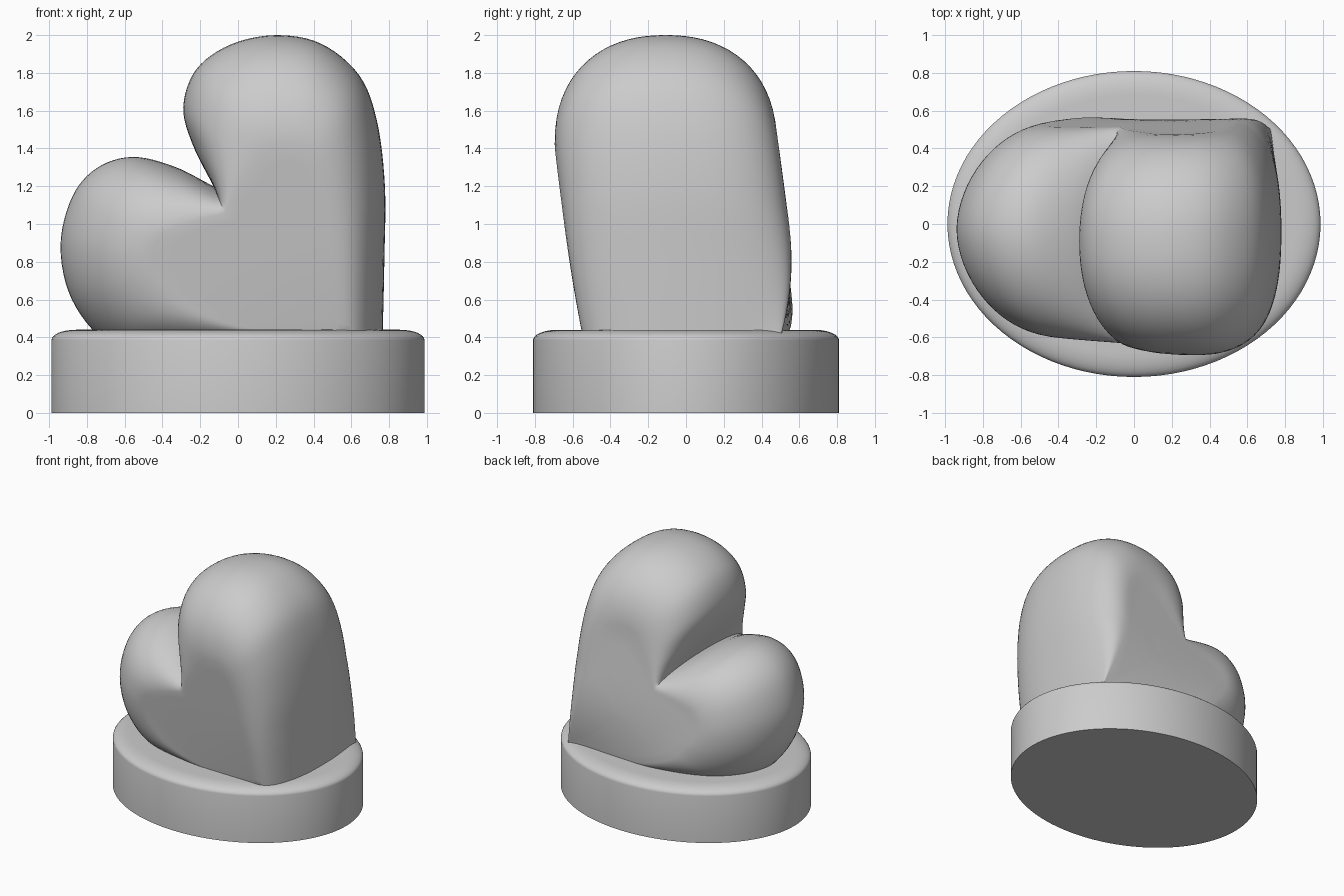
import bpy, bmesh, math
from mathutils import Vector

cube = bpy.data.objects.get("Cube")
if cube:
    bpy.data.objects.remove(cube, do_unlink=True)

stone = bpy.data.materials.new("plain_grey")
stone.use_nodes = True
grey = (0.6, 0.6, 0.6, 1)
stone.diffuse_color = grey
stone.node_tree.nodes["Principled BSDF"].inputs["Base Color"].default_value = grey


def loft(name, rings, sharp):
    """Bridge closed rings of points, cap both ends, shade smooth."""
    bm = bmesh.new()
    loops = [[bm.verts.new(p) for p in ring] for ring in rings]
    n = len(loops[0])
    for a, b in zip(loops, loops[1:]):
        for i in range(n):
            j = (i + 1) % n
            bm.faces.new((a[i], a[j], b[j], b[i]))
    bm.faces.new(loops[0][::-1])
    bm.faces.new(loops[-1])
    bmesh.ops.recalc_face_normals(bm, faces=bm.faces)
    mesh = bpy.data.meshes.new(name)
    bm.to_mesh(mesh)
    bm.free()
    mesh.materials.append(stone)
    obj = bpy.data.objects.new(name, mesh)
    bpy.context.collection.objects.link(obj)
    bpy.ops.object.select_all(action='DESELECT')
    bpy.context.view_layer.objects.active = obj
    obj.select_set(True)
    bpy.ops.object.shade_smooth_by_angle(angle=math.radians(sharp))
    return obj


def spline(points, steps):
    """Catmull-Rom through the points, leaving out the last one."""
    pts = [Vector(p) for p in points]
    pts = [2 * pts[0] - pts[1]] + pts + [2 * pts[-1] - pts[-2]]
    out = []
    for a, b, c, d in zip(pts, pts[1:], pts[2:], pts[3:]):
        for k in range(steps):
            t = k / steps
            out.append(b + 0.5 * t * (c - a + t * (2 * a - 5 * b + 4 * c - d
                       + t * (3 * b - 3 * c + d - a))))
    return out


# Oval base with a softly rounded top edge
base_profile = [(0, 0), (0, 0.385)]
for k in range(1, 9):
    a = k / 8 * math.pi / 2
    base_profile.append((0.13 * (1 - math.cos(a)), 0.385 + 0.055 * math.sin(a)))
base_rings = []
for inset, z in base_profile:
    base_rings.append([((0.988 - inset) * math.cos(k * math.tau / 96),
                        (0.81 - inset) * math.sin(k * math.tau / 96), z)
                       for k in range(96)])
loft("oval_base", base_rings, 40)

# Heart outline: x, z of the widest outline, then x, z of the flat face outline
upright_lobe = [
    (-0.13, 1.2, -0.07, 1.06), (-0.24, 1.42, 0, 1.2), (-0.29, 1.62, 0.08, 1.3),
    (-0.22, 1.82, 0.14, 1.38), (-0.04, 1.95, 0.19, 1.42), (0.2, 2, 0.25, 1.43),
    (0.44, 1.955, 0.33, 1.42), (0.64, 1.79, 0.4, 1.36), (0.735, 1.55, 0.45, 1.22),
    (0.778, 1.2, 0.49, 1), (0.775, 0.8, 0.52, 0.75), (0.765, 0.36, 0.53, 0.42)]
lying_lobe = [
    upright_lobe[-1], (0.4, 0.34, 0.3, 0.42), (0, 0.33, 0, 0.46),
    (-0.45, 0.32, -0.25, 0.56), (-0.7, 0.38, -0.35, 0.66), (-0.88, 0.6, -0.42, 0.75),
    (-0.94, 0.88, -0.45, 0.83), (-0.88, 1.14, -0.44, 0.9), (-0.75, 1.295, -0.4, 0.95),
    (-0.56, 1.355, -0.34, 0.98), (-0.34, 1.305, -0.22, 1.02), upright_lobe[0]]

outline = []
for lobe in (upright_lobe, lying_lobe):
    outer = spline([(v[0], v[1], 0) for v in lobe], 6)
    inner = spline([(v[2], v[3], 0) for v in lobe], 6)
    outline += zip(outer, inner)


def leaning_y(p, depth):
    """Depth position: leans forward, tucked in low down at the back."""
    tuck = 0.38 * max(0, 1 - p.y) ** 2 * min(1, max(0, p.x + 0.4))
    half = 0.575 + 0.04 * p.x - (tuck if depth > 0 else 0.15 * tuck)
    return 0.085 - 0.135 * p.y + depth * half


def heart_ring(depth, shrink):
    """One slice of the heart, optionally shrunk to fill its flat face."""
    middle = Vector((0.25, 0.8, 0))
    ring = []
    for outer, inner in outline:
        core = middle.lerp(inner, shrink)
        y = leaning_y(core, depth)
        tip = max(0, depth) * max(0, 1 - core.y) * max(0, core.x) * 0.6
        core.x += tip * shrink
        power = 2.1 + 0.6 * inner.x
        swell = max(0, 1 - abs(depth) ** power) ** (1 / power)
        p = core.lerp(outer, swell)
        ring.append((p.x, y, p.y))
    return ring


# Inflated heart: front face, rounded rim, back face
shrinks = [0.05, 0.25, 0.45, 0.65, 0.85]
heart_rings = [heart_ring(-1, s) for s in shrinks]
heart_rings += [heart_ring(math.sin((k / 18 - 1) * math.pi / 2), 1) for k in range(37)]
heart_rings += [heart_ring(1, s) for s in reversed(shrinks)]
loft("heart", heart_rings, 50)
